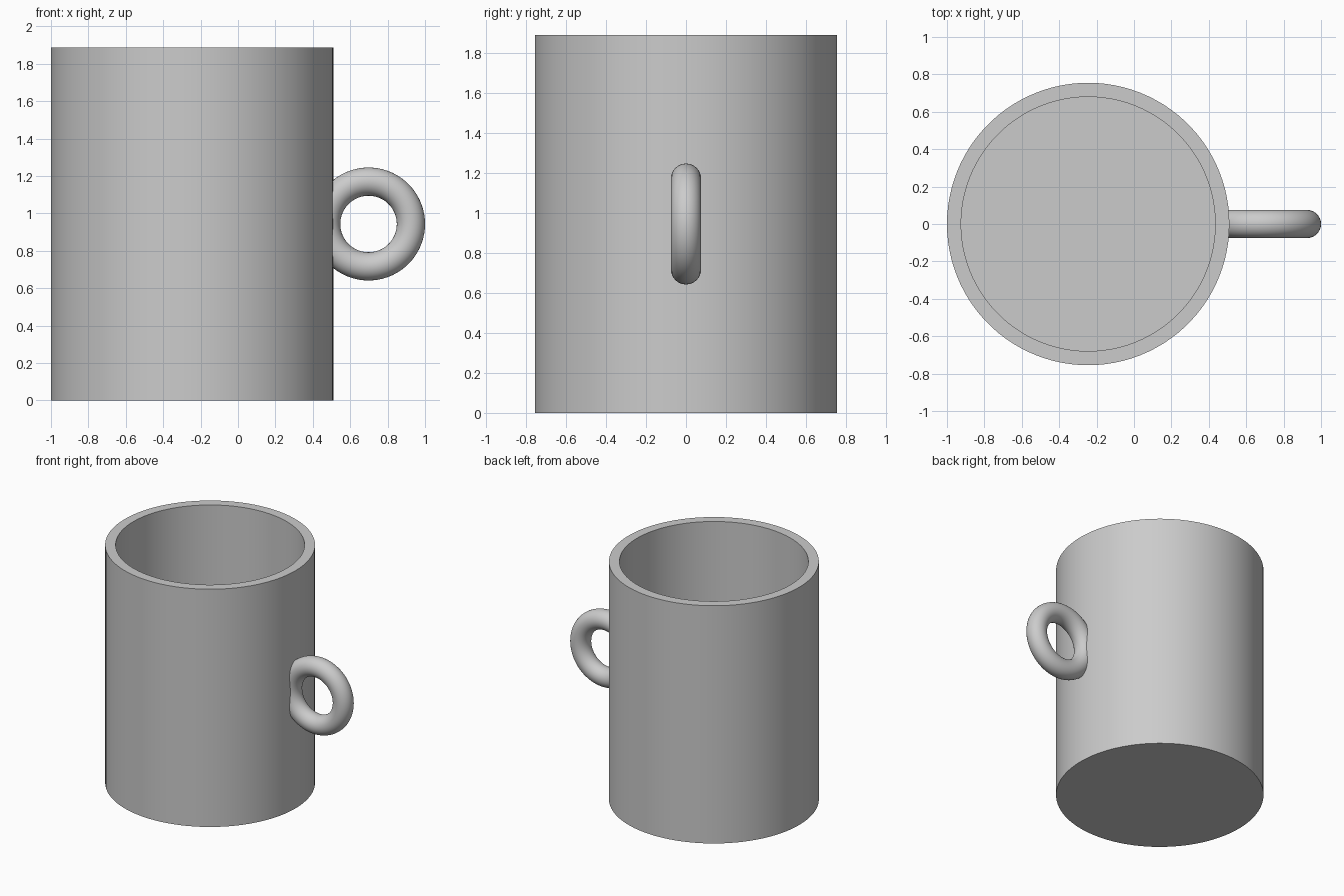
import bpy, bmesh, math
from mathutils import Matrix, Vector

RADIUS, HEIGHT, WALL = 0.755, 1.887, 0.0755
BODY_X = RADIUS - 1
RING, TUBE = 0.2265, 0.0755
RING_X, RING_Z = 1 - RING - TUBE, HEIGHT / 2

cube = bpy.data.objects.get("Cube")
if cube:
    bpy.data.objects.remove(cube, do_unlink=True)


def make_material(name, color):
    mat = bpy.data.materials.new(name)
    mat.use_nodes = True
    mat.diffuse_color = color
    mat.node_tree.nodes["Principled BSDF"].inputs["Base Color"].default_value = color
    return mat


def lathe(bm, profile, axis, steps, closed):
    """Revolve a profile lying in the plane through the axis."""
    verts = [bm.verts.new(p) for p in profile]
    edges = [bm.edges.new(pair) for pair in zip(verts, verts[1:])]
    if closed:
        edges.append(bm.edges.new((verts[-1], verts[0])))
    bmesh.ops.spin(bm, geom=verts + edges, cent=(0, 0, 0), axis=axis,
                   angle=math.tau, steps=steps)
    bmesh.ops.remove_doubles(bm, verts=bm.verts, dist=1e-5)


def finish(name, bm, mat):
    bmesh.ops.recalc_face_normals(bm, faces=bm.faces)
    mesh = bpy.data.meshes.new(name)
    bm.to_mesh(mesh)
    bm.free()
    mesh.materials.append(mat)
    obj = bpy.data.objects.new(name, mesh)
    bpy.context.collection.objects.link(obj)
    bpy.ops.object.select_all(action="DESELECT")
    obj.select_set(True)
    bpy.context.view_layer.objects.active = obj
    bpy.ops.object.shade_smooth_by_angle(angle=math.radians(30))
    return obj


grey = make_material("light_grey", (0.6, 0.6, 0.6, 1))

# Hollow cup with a flat rim and a thick floor
bm = bmesh.new()
inner = RADIUS - WALL
lathe(bm, [(0, 0, 0), (RADIUS, 0, 0), (RADIUS, 0, HEIGHT),
           (inner, 0, HEIGHT), (inner, 0, WALL), (0, 0, WALL)],
      (0, 0, 1), 100, False)
bmesh.ops.transform(bm, matrix=Matrix.Translation((BODY_X, 0, 0)), verts=bm.verts)
finish("cup_body", bm, grey)

# Ring handle, cut off inside the wall so that the cavity stays clear
bm = bmesh.new()
sides = 32
circle = [(RING + TUBE * math.cos(math.tau * i / sides),
           TUBE * math.sin(math.tau * i / sides), 0) for i in range(sides)]
lathe(bm, circle, (0, 1, 0), 72, True)
bmesh.ops.transform(bm, matrix=Matrix.Translation((RING_X, 0, RING_Z)), verts=bm.verts)
cut = bmesh.ops.bisect_plane(
    bm, geom=bm.verts[:] + bm.edges[:] + bm.faces[:], dist=1e-6,
    plane_co=Vector((BODY_X + RADIUS - WALL * 0.6, 0, 0)), plane_no=(1, 0, 0),
    clear_inner=True)
bmesh.ops.holes_fill(
    bm, edges=[e for e in cut["geom_cut"] if isinstance(e, bmesh.types.BMEdge)], sides=0)
finish("ring_handle", bm, grey)
